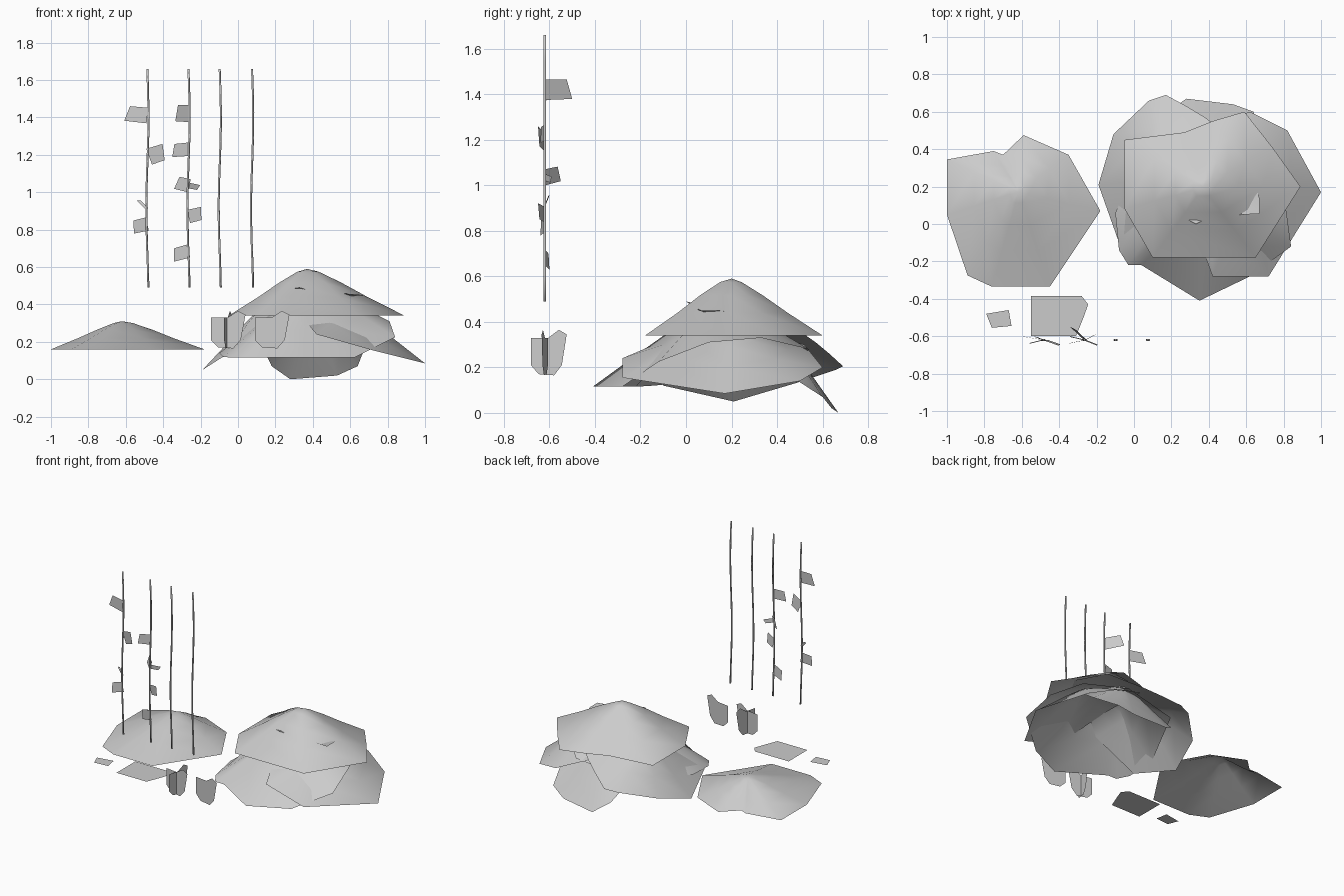
import bpy
import bmesh
import math
from mathutils import Vector

if "Cube" in bpy.data.objects:
    bpy.data.objects.remove(bpy.data.objects["Cube"], do_unlink=True)

# One plain grey for the whole set
grey = bpy.data.materials.new("plain_grey")
grey.use_nodes = True
grey.diffuse_color = (0.6, 0.6, 0.6, 1)
grey.node_tree.nodes["Principled BSDF"].inputs["Base Color"].default_value = (0.6, 0.6, 0.6, 1)


def finish(name, bm, smooth=False):
    """Turn a bmesh into a named object with the grey material."""
    mesh = bpy.data.meshes.new(name)
    bm.normal_update()
    bm.to_mesh(mesh)
    bm.free()
    mesh.materials.append(grey)
    for face in mesh.polygons:
        face.use_smooth = smooth
    obj = bpy.data.objects.new(name, mesh)
    bpy.context.collection.objects.link(obj)
    return obj


def canopy(name, apex, rim, fullness=1):
    """Open leafy dome: rings running from the apex out to an irregular rim."""
    bm = bmesh.new()
    apex = Vector(apex)
    rim = [Vector(p) for p in rim]
    axis = (apex - sum(rim, Vector()) / len(rim)) * fullness
    rings = []
    for spread, bulge in ((0.12, 0.06), (0.35, 0.06), (0.62, 0.02 * fullness), (1, 0)):
        rings.append([bm.verts.new(apex.lerp(p, spread) + axis * bulge) for p in rim])
    top = bm.verts.new(apex)
    count = len(rim)
    for i in range(count):
        j = (i + 1) % count
        bm.faces.new((top, rings[0][i], rings[0][j]))
        for inner, outer in zip(rings, rings[1:]):
            bm.faces.new((inner[i], outer[i], outer[j], inner[j]))
    return finish(name, bm, smooth=True)


def flat_leaf(name, points):
    """Single flat leaf card."""
    bm = bmesh.new()
    bm.faces.new([bm.verts.new(p) for p in points])
    return finish(name, bm)


def vine(name, x, y, low, high, radius=0.006, steps=10, sides=5):
    """Thin hanging stem with a slight sway."""
    bm = bmesh.new()
    rings = []
    for k in range(steps + 1):
        t = k / steps
        sway = 0.006 * math.sin(t * math.tau * 1.2 + 2)
        ring = []
        for s in range(sides):
            a = math.tau * s / sides
            ring.append(bm.verts.new((x + sway + radius * math.cos(a),
                                      y + radius * math.sin(a),
                                      low + (high - low) * t)))
        rings.append(ring)
    for lower, upper in zip(rings, rings[1:]):
        for s in range(sides):
            n = (s + 1) % sides
            bm.faces.new((lower[s], lower[n], upper[n], upper[s]))
    bm.faces.new(rings[0][::-1])
    bm.faces.new(rings[-1])
    return finish(name, bm, smooth=True)


# Small separate canopy
canopy("small_canopy", (-0.62, 0.17, 0.31), [
    (x, y, 0.16) for x, y in (
        (-1, 0.05), (-0.89, -0.275), (-0.76, -0.335), (-0.45, -0.335), (-0.18, 0.07),
        (-0.35, 0.37), (-0.59, 0.475), (-0.7, 0.37), (-0.75, 0.39), (-1, 0.345))])

# Large bush: a level top canopy over four tilted ones
canopy("top_canopy", (0.37, 0.2, 0.59), [
    (x, y, 0.34) for x, y in (
        (-0.05, 0.08), (0.1, -0.18), (0.65, -0.18), (0.89, 0.2), (0.74, 0.41),
        (0.59, 0.6), (0.42, 0.55), (0.27, 0.49), (-0.05, 0.45))])
canopy("front_canopy", (0.38, 0.12, 0.46), [
    (-0.1, 0.06, 0.14), (-0.08, -0.14, 0.12), (-0.03, -0.22, 0.115), (0.04, -0.22, 0.115),
    (0.35, -0.41, 0.115), (0.62, -0.28, 0.115), (0.84, -0.12, 0.225), (0.81, 0.1, 0.31),
    (0.72, 0.33, 0.33), (0.5, 0.54, 0.28), (0.1, 0.5, 0.22)], fullness=2)
canopy("right_canopy", (0.6, 0.2, 0.38), [
    (0.3, 0.05, 0.38), (0.42, -0.28, 0.24), (0.72, -0.28, 0.155), (1, 0.17, 0.085),
    (0.82, 0.5, 0.14), (0.62, 0.6, 0.2), (0.38, 0.52, 0.3)], fullness=1.5)
canopy("back_canopy", (0.4, 0.38, 0.4), [
    (0.12, 0.1, 0.43), (0.22, 0.06, 0.475), (0.33, 0, 0.49), (0.55, 0.1, 0.42),
    (0.69, 0.4, 0.2), (0.64, 0.6, 0.07), (0.53, 0.64, 0.02), (0.28, 0.67, 0),
    (0.18, 0.6, 0.07), (0.08, 0.35, 0.28)])
canopy("left_canopy", (0.14, 0.25, 0.39), [
    (-0.19, 0.21, 0.05), (-0.08, -0.1, 0.12), (0.25, -0.1, 0.28), (0.49, 0.045, 0.465),
    (0.67, 0.055, 0.45), (0.67, 0.14, 0.45), (0.58, 0.42, 0.415), (0.38, 0.57, 0.31),
    (0.28, 0.63, 0.26), (0.17, 0.69, 0.205), (0.08, 0.66, 0.19), (-0.11, 0.48, 0.13)])

# Four hanging vines
vine_y = -0.62
for number, x in enumerate((-0.485, -0.265, -0.098, 0.075), start=1):
    vine(f"vine_{number}", x, vine_y, 0.49, 1.66)

# Small vine leaves: root x, root z, tip x, tip y, tip z, half width
vine_leaves = (
    (-0.485, 1.41, -0.605, -0.6, 1.42, 0.042),
    (-0.475, 1.19, -0.39, -0.65, 1.22, 0.045),
    (-0.485, 0.91, -0.535, -0.6, 0.96, 0.008),
    (-0.485, 0.83, -0.565, -0.64, 0.81, 0.036),
    (-0.265, 1.42, -0.335, -0.5, 1.42, 0.045),
    (-0.26, 1.23, -0.355, -0.64, 1.22, 0.036),
    (-0.26, 1.035, -0.335, -0.55, 1.05, 0.036),
    (-0.26, 1.035, -0.205, -0.59, 1.025, 0.015),
    (-0.265, 0.87, -0.19, -0.65, 0.89, 0.036),
    (-0.265, 0.685, -0.35, -0.6, 0.66, 0.036))
for number, (x, z, tip_x, tip_y, tip_z, half) in enumerate(vine_leaves, start=1):
    root, tip = Vector((x, vine_y, z)), Vector((tip_x, tip_y, tip_z))
    along = tip - root
    side = along.cross(Vector((0, 1, 0))).normalized() * half
    flat_leaf(f"vine_leaf_{number}",
              (root - side, tip - side - along * 0.2, tip + side * 0.9, root + side))

# Loose leaves lying level
ground_z = 0.185
flat_leaf("large_loose_leaf", [(x, y, ground_z) for x, y in (
    (-0.55, -0.6), (-0.31, -0.6), (-0.27, -0.5), (-0.245, -0.43), (-0.28, -0.385), (-0.55, -0.385))])
flat_leaf("small_loose_leaf", [(x, y, ground_z) for x, y in (
    (-0.76, -0.555), (-0.655, -0.545), (-0.67, -0.46), (-0.79, -0.48))])

# Upright leaves: one alone and two crossed
outline = ((-0.09, 0.21), (-0.05, 0.17), (0.03, 0.165), (0.07, 0.21),
           (0.095, 0.345), (0.055, 0.365), (0, 0.33), (-0.09, 0.33))
for name, x, y, dx, dy in (("upright_leaf", 0.18, vine_y, 1, -0.15),
                           ("crossed_leaf_front", -0.055, vine_y, 1, -0.15),
                           ("crossed_leaf_side", -0.055, vine_y + 0.015, 0.22, 0.85)):
    flat_leaf(name, [(x + u * dx, y + u * dy, z) for u, z in outline])
